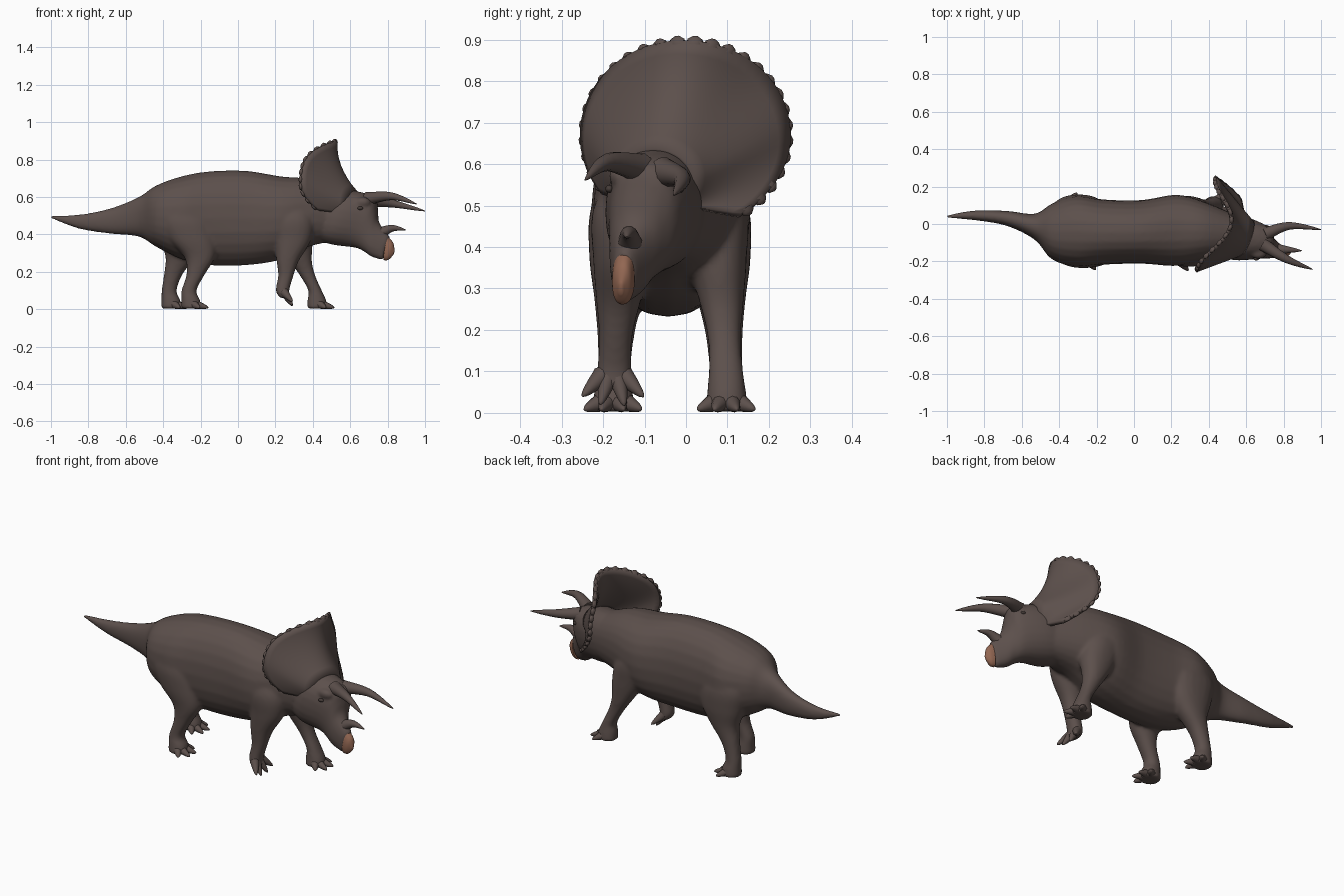
import bpy, bmesh, math
from mathutils import Vector

if "Cube" in bpy.data.objects:
    bpy.data.objects.remove(bpy.data.objects["Cube"])


def material(name, rgb):
    m = bpy.data.materials.new(name)
    m.diffuse_color = (*rgb, 1)
    m.use_nodes = True
    m.node_tree.nodes["Principled BSDF"].inputs["Base Color"].default_value = m.diffuse_color
    return m


HIDE = material("brown hide", (0.108, 0.080, 0.072))
BEAK = material("tan beak", (0.29, 0.135, 0.085))
DARK = material("dark eye", (0.06, 0.045, 0.04))
YAW = 0.3  # the head is turned towards -y
LAT = Vector((math.sin(YAW), math.cos(YAW), 0))


def smooth_path(secs, n=5):
    """Catmull-Rom interpolation of equal-length number tuples."""
    out = []
    for i in range(len(secs) - 1):
        p0, p1 = secs[max(i - 1, 0)], secs[i]
        p2, p3 = secs[i + 1], secs[min(i + 2, len(secs) - 1)]
        for k in range(n):
            t = k / n
            out.append(tuple(0.5 * (2 * b + (c - a) * t + (2 * a - 5 * b + 4 * c - d) * t * t
                                    + (3 * b - a - 3 * c + d) * t ** 3)
                             for a, b, c, d in zip(p0, p1, p2, p3)))
    return out + [secs[-1]]


def ring(c, u, v, seg=24, e=0.9):
    f = lambda s: math.copysign(abs(s) ** e, s)
    angles = [2 * math.pi * i / seg for i in range(seg)]
    return [c + u * f(math.cos(a)) + v * f(math.sin(a)) for a in angles]


def finish(bm, name, mat):
    bmesh.ops.recalc_face_normals(bm, faces=bm.faces)
    me = bpy.data.meshes.new(name)
    bm.to_mesh(me)
    bm.free()
    ob = bpy.data.objects.new(name, me)
    bpy.context.collection.objects.link(ob)
    me.materials.append(mat)
    bpy.ops.object.select_all(action='DESELECT')
    ob.select_set(True)
    bpy.context.view_layer.objects.active = ob
    bpy.ops.object.shade_smooth_by_angle(angle=math.radians(60))
    return ob


def loft(name, lofts, mat):
    """One object made of one or more lofts, each a list of rings."""
    bm = bmesh.new()
    for rings in lofts:
        vs = [[bm.verts.new(p) for p in r] for r in rings]
        n = len(vs[0])
        for a, b in zip(vs, vs[1:]):
            for i in range(n):
                bm.faces.new((a[i], a[(i + 1) % n], b[(i + 1) % n], b[i]))
        bm.faces.new(list(reversed(vs[0])))
        bm.faces.new(vs[-1])
    return finish(bm, name, mat)


def spine_rings(secs, lat):
    """Sections: top x, top z, bottom x, bottom z, centre y, half width."""
    return [ring(Vector(((xt + xb) / 2, y, (zt + zb) / 2)),
                 Vector(((xt - xb) / 2, 0, (zt - zb) / 2)), lat * w)
            for xt, zt, xb, zb, y, w in smooth_path(secs)]


def leg_rings(secs):
    """Sections: x, y, z, radius along x, radius along y."""
    return [ring(Vector((x, y, z)), Vector((rx, 0, 0)), Vector((0, ry, 0)))
            for x, y, z, rx, ry in smooth_path(secs)]


def horn_rings(points, r, seg=12, n=6, power=0.8):
    """A tapering curved cone through the points."""
    s = [Vector(p) for p in smooth_path(points, n)]
    out = []
    for i, p in enumerate(s):
        d = s[min(i + 1, len(s) - 1)] - s[max(i - 1, 0)]
        u = d.cross(Vector((0.13, 0.3, 1))).normalized()
        v = d.cross(u).normalized()
        rad = max(r * (1 - i / (len(s) - 1)) ** power, .002)
        out.append(ring(p, u * rad, v * rad, seg, 1))
    return out


# trunk with tail and neck: x, top, bottom, centre y, half width
body = [(-1.0, .503, .485, .04, .008), (-.85, .506, .43, .046, .026), (-.68, .54, .403, .03, .04),
        (-.53, .60, .388, -.015, .07), (-.44, .66, .335, -.04, .148), (-.31, .708, .27, -.038, .19),
        (-.16, .736, .236, -.043, .174), (.04, .74, .235, -.042, .17), (.23, .71, .265, -.034, .19),
        (.38, .695, .335, -.038, .155), (.55, .63, .37, -.055, .1)]
skin = [loft("body", [spine_rings([(x, t, x, b, y, w) for x, t, b, y, w in body], Vector((0, 1, 0)))], HIDE)]

# head and beak
head = [(.46, .65, .42, .37, -.04, .10), (.61, .636, .51, .344, -.077, .12),
        (.725, .60, .63, .328, -.10, .092), (.742, .53, .68, .305, -.12, .068),
        (.752, .465, .715, .28, -.133, .054), (.812, .387, .775, .262, -.152, .027)]
skin.append(loft("head", [spine_rings(head, LAT)], HIDE))
beak = [(.805, .384, .78, .262, -.151, .0285), (.829, .355, .802, .263, -.155, .023),
        (.837, .31, .826, .285, -.158, .006)]
loft("beak", [spine_rings(beak, LAT)], BEAK)

# horns
horns = {"near_brow_horn": ([(.69, -.11, .59), (.82, -.19, .604), (.955, -.243, .562)], .037),
         "far_brow_horn": ([(.70, -.055, .58), (.83, -.01, .564), (1.0, -.03, .525)], .037),
         "nose_horn": ([(.765, -.135, .408), (.825, -.138, .433), (.897, -.143, .424)], .032)}
for name, (points, r) in horns.items():
    loft(name, [horn_rings(points, r)], HIDE)


# frill: a dished shield from the skull out to a scalloped rim
def rim(a):
    s, y = math.sin(a), .247 * math.cos(a)
    x = .385 + .2 * y + (.135 * s ** 4 if s > 0 else .22 * s * s)
    return Vector((x, y, .67 + .228 * s))


A0, A1, NA, NT = math.radians(-58), math.radians(218), 46, 8
bm = bmesh.new()
grid = []
for i in range(NA + 1):
    a = A0 + (A1 - A0) * i / NA
    c, s = math.cos(a), math.sin(a)
    skull = Vector((.60 + .02 * s + .03 * c, -.075 + .085 * c, .56 + .07 * s))
    col = []
    for k in range(NT + 1):
        t = k / NT
        p = skull.lerp(rim(a), t)
        p.x -= .12 * t * (1 - t) * max(0, s)
        col.append(bm.verts.new(p))
    grid.append(col)
for a, b in zip(grid, grid[1:]):
    for k in range(NT):
        bm.faces.new((a[k], a[k + 1], b[k + 1], b[k]))
frill = finish(bm, "frill", HIDE)
shell = frill.modifiers.new("thickness", 'SOLIDIFY')
shell.thickness, shell.offset = .02, 0

# low wide studs lying along the rim
studs = []
for i in range(28):
    a = A0 + (A1 - A0) * (i + .5) / 28
    out = Vector((0, math.cos(a), math.sin(a)))
    along = (rim(a + .02) - rim(a - .02)).normalized()
    across = along.cross(out).normalized()
    studs.append([ring(rim(a) + out * h, along * w, across * w * .55, 10, 1)
                  for h, w in ((-.008, .022), (.004, .018), (.012, .005))])
loft("frill_studs", studs, HIDE)


# eyes and brows on both sides of the head
def ball(name, centre, r, mat):
    bm = bmesh.new()
    bmesh.ops.create_uvsphere(bm, u_segments=14, v_segments=8, radius=r)
    bmesh.ops.scale(bm, vec=(1.3, .8, .8), verts=bm.verts)
    bmesh.ops.translate(bm, vec=centre, verts=bm.verts)
    return finish(bm, name, mat)


for side, word in ((-1, "near"), (1, "far")):
    ball(word + "_eye", Vector((.68, -.10, .54)) + LAT * side * .089, .012, DARK)
    skin.append(ball(word + "_brow", Vector((.685, -.10, .572)) + LAT * side * .064, .033, HIDE))

# leg shapes: height, radius along x, radius along y, x of near leg, x of far leg
HIND = [(.62, .08, .05, -.30, -.30), (.50, .145, .095, -.29, -.30), (.38, .13, .083, -.25, -.29),
        (.28, .083, .06, -.205, -.305), (.19, .05, .045, -.225, -.345), (.10, .04, .04, -.262, -.368)]
FRONT = [(.61, .07, .05, .27, .23), (.49, .115, .09, .29, .26), (.37, .098, .072, .293, .30),
         (.26, .06, .052, .266, .335), (.18, .041, .04, .256, .372), (.10, .036, .042, .238, .412)]
for pair, rows in (("hind", HIND), ("front", FRONT)):
    for word, foot_y in (("near", -.175), ("far", .098)):
        lifted = pair == "front" and word == "near"
        secs = []
        for z, rx, ry, near_x, far_x in rows:
            y = foot_y + (-.04 - foot_y) * 1.25 * z * z
            secs.append((near_x if word == "near" else far_x, y, z, rx, ry))
        x = secs[-1][0] + .013
        if lifted:
            secs.append((x, foot_y, .06, .025, .045))
        else:
            secs += [(x - .004, foot_y, .05, .05, .047), (x, foot_y, .003, .055, .052)]
        skin.append(loft(f"{word}_{pair}_leg", [leg_rings(secs)], HIDE))
        # four spread toes, hanging when the foot is lifted
        toes = []
        for deg in (-62, -22, 18, 58):
            c, s = math.cos(math.radians(deg)), math.sin(math.radians(deg))
            if lifted:
                pts = [(x - .005 + .045 * t, foot_y + s * (.03 + .055 * t),
                        .09 - t * (.085 - .04 * abs(s))) for t in (0, .5, 1)]
            else:
                pts = [(x + c * (.02 + .075 * t), foot_y + s * (.03 + .05 * t), .027 - .019 * t)
                       for t in (0, .5, 1)]
            toes.append(horn_rings(pts, .025, 10, 4, .6))
        loft(f"{word}_{pair}_toes", toes, HIDE)

# merge trunk, head and legs into one continuous skin
bpy.ops.object.select_all(action='DESELECT')
for ob in skin:
    ob.select_set(True)
bpy.context.view_layer.objects.active = skin[0]
bpy.ops.object.join()
merge = skin[0].modifiers.new("merge", 'REMESH')
merge.mode, merge.voxel_size, merge.use_smooth_shade = 'VOXEL', .009, True
soft = skin[0].modifiers.new("soften", 'SMOOTH')
soft.factor, soft.iterations = .5, 8
